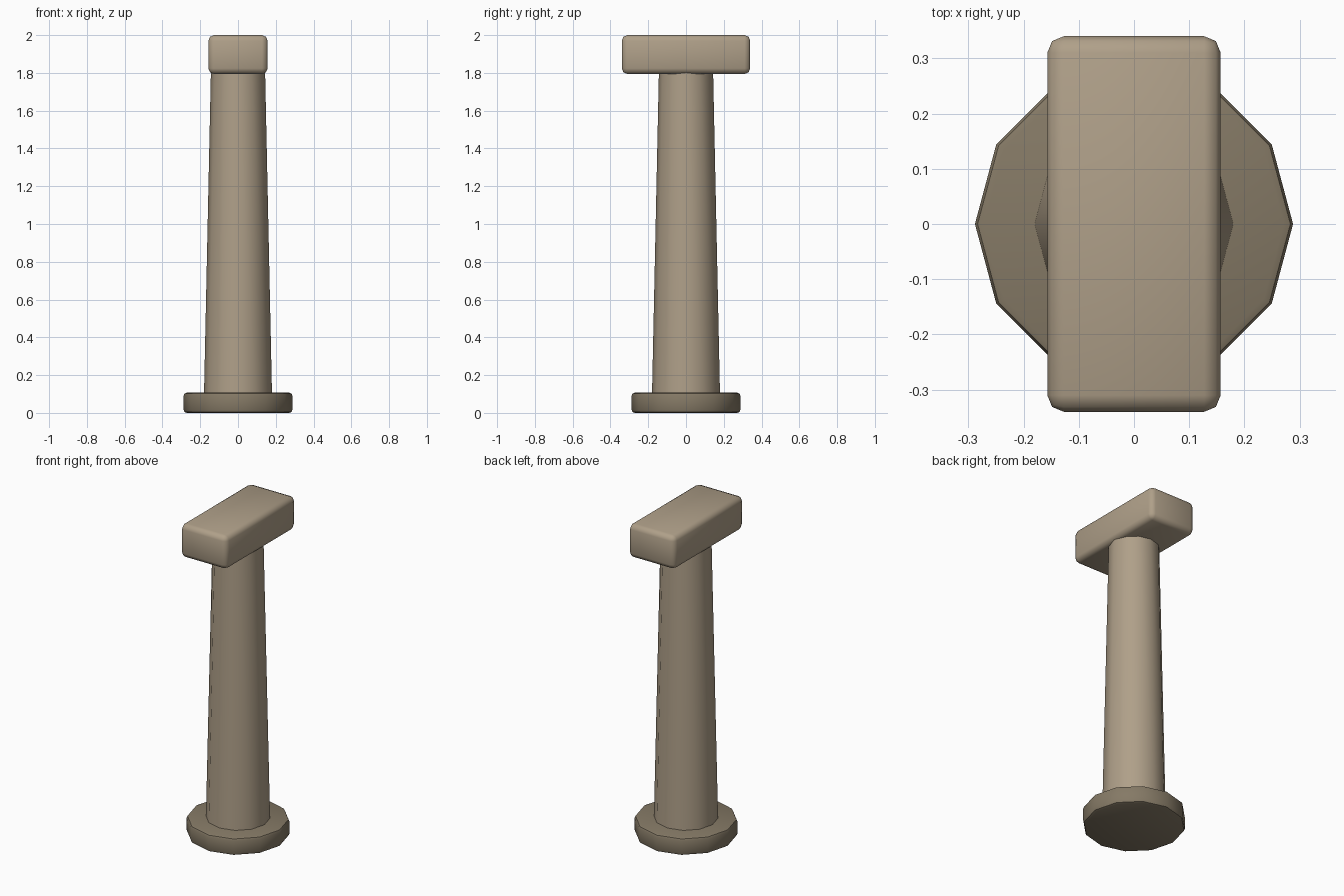
import bpy, math

if "Cube" in bpy.data.objects:
    bpy.data.objects.remove(bpy.data.objects["Cube"])


def material(name, color):
    m = bpy.data.materials.new(name)
    m.diffuse_color = (*color, 1)
    m.use_nodes = True
    m.node_tree.nodes["Principled BSDF"].inputs["Base Color"].default_value = m.diffuse_color
    return m


stone = material("light_stone", (0.43, 0.35, 0.25))
dark_stone = material("dark_stone", (0.235, 0.193, 0.132))


def finish(name, mat, bevel=0, segments=2, angle=40):
    ob = bpy.context.object
    ob.name = name
    ob.data.materials.append(mat)
    if bevel:
        mod = ob.modifiers.new("rounded_edges", 'BEVEL')
        mod.width, mod.segments = bevel, segments
        mod.limit_method, mod.angle_limit = 'ANGLE', math.radians(40)
        bpy.ops.object.modifier_apply(modifier=mod.name)
    bpy.ops.object.shade_smooth_by_angle(angle=math.radians(angle))
    return ob


def drum(r_bottom, r_top, z0, z1):
    # Twelve sides, with a corner on the x axis
    bpy.ops.mesh.primitive_cone_add(vertices=12, radius1=r_bottom, radius2=r_top,
                                    depth=z1 - z0, location=(0, 0, (z0 + z1) / 2))


# Base plinth
drum(0.288, 0.288, 0, 0.107)
finish("base_plinth", dark_stone, 0.016)

# Tapered column, running up into the capital
drum(0.182, 0.143, 0.002, 1.83)
finish("column", stone)

# Rounded block on top
bpy.ops.mesh.primitive_cube_add(size=1, location=(0, 0, 1.897))
block = bpy.context.object
block.scale = (0.314, 0.68, 0.206)
bpy.ops.object.transform_apply(location=False, rotation=False, scale=True)
finish("top_block", stone, 0.03, 2, 50)
